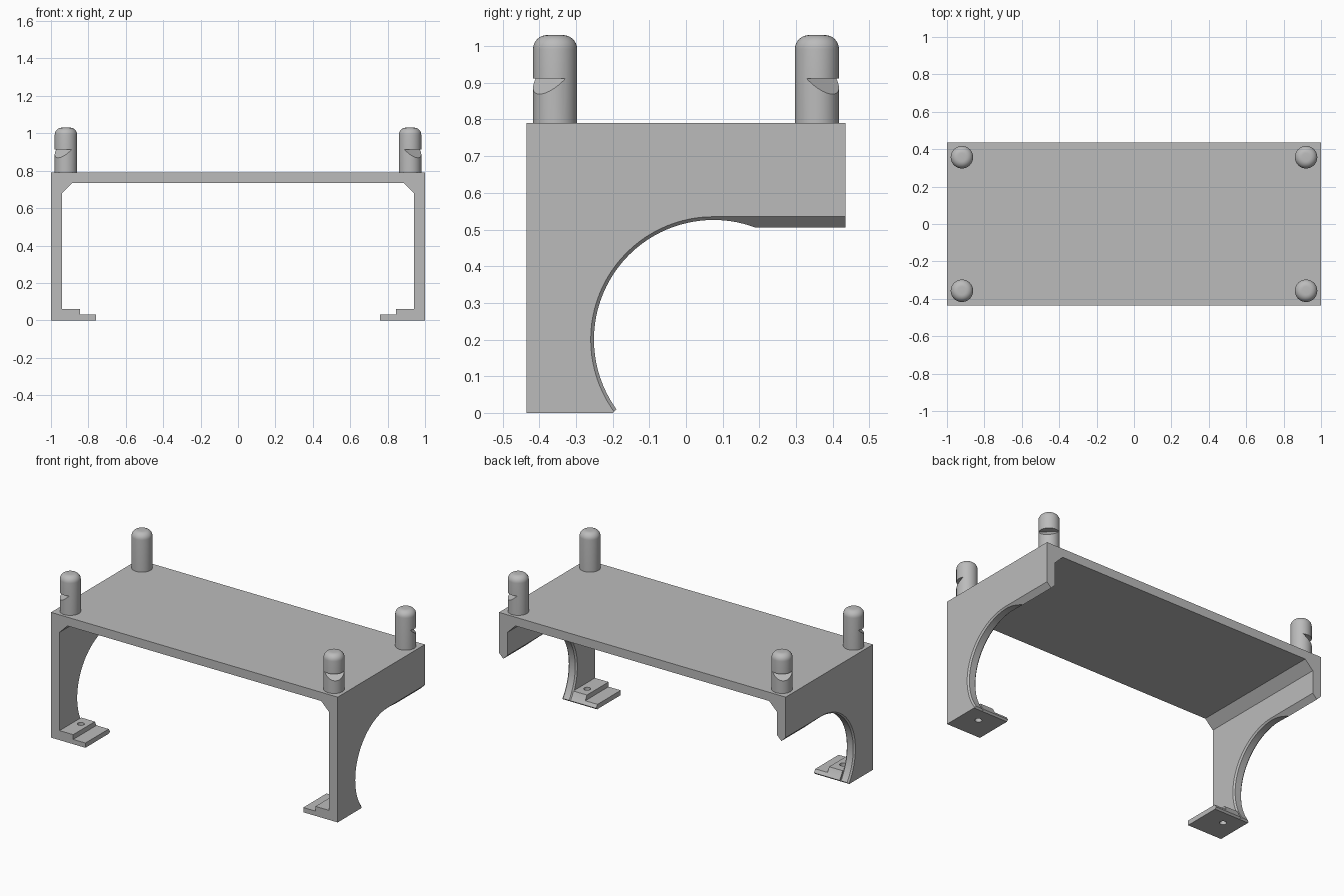
import bpy, bmesh
from math import sin, cos, asin, pi, sqrt
from mathutils import Vector

cube = bpy.data.objects.get("Cube")
if cube:
    bpy.data.objects.remove(cube, do_unlink=True)

grey = bpy.data.materials.new("plain grey")
grey.use_nodes = True
colour = (0.5, 0.5, 0.5, 1)
grey.diffuse_color = colour
grey.node_tree.nodes["Principled BSDF"].inputs["Base Color"].default_value = colour


def new_object(name, bm):
    bmesh.ops.recalc_face_normals(bm, faces=bm.faces)
    mesh = bpy.data.meshes.new(name)
    bm.to_mesh(mesh)
    bm.free()
    mesh.materials.append(grey)
    obj = bpy.data.objects.new(name, mesh)
    bpy.context.collection.objects.link(obj)
    return obj


def prism(name, points, sweep):
    """Close a planar loop of 3D points and sweep it along a vector."""
    bm = bmesh.new()
    face = bm.faces.new([bm.verts.new(p) for p in points])
    moved = bmesh.ops.extrude_face_region(bm, geom=[face])["geom"]
    verts = [v for v in moved if isinstance(v, bmesh.types.BMVert)]
    bmesh.ops.translate(bm, vec=sweep, verts=verts)
    return new_object(name, bm)


def lathe(name, profile, centre, axis, segments):
    """Stack rings of (radius, distance along the axis) with capped ends."""
    bm = bmesh.new()
    axis = Vector(axis)
    u = axis.orthogonal().normalized()
    v = axis.cross(u)
    rings = []
    for radius, along in profile:
        rings.append([bm.verts.new(Vector(centre) + axis * along + radius * (
            u * cos(2 * pi * i / segments) + v * sin(2 * pi * i / segments)))
            for i in range(segments)])
    for a, b in zip(rings, rings[1:]):
        for i in range(segments):
            j = (i + 1) % segments
            bm.faces.new((a[i], a[j], b[j], b[i]))
    bm.faces.new(rings[0])
    bm.faces.new(rings[-1])
    return new_object(name, bm)


def carve(obj, cutters):
    """Subtract each cutter for good, then drop it."""
    for cutter in cutters:
        mod = obj.modifiers.new("cut", 'BOOLEAN')
        mod.operation = 'DIFFERENCE'
        mod.solver = 'EXACT'
        mod.object = cutter
        bpy.context.view_layer.update()
        graph = bpy.context.evaluated_depsgraph_get()
        mesh = bpy.data.meshes.new_from_object(obj.evaluated_get(graph))
        obj.modifiers.clear()
        obj.data = mesh
        bpy.data.objects.remove(cutter, do_unlink=True)


def smooth(obj):
    bpy.ops.object.select_all(action='DESELECT')
    obj.select_set(True)
    bpy.context.view_layer.objects.active = obj
    bpy.ops.object.shade_smooth_by_angle(angle=0.5)


# Frame: top plate, side walls, corner gussets and stepped feet in one profile
DEPTH = 0.435
half = [(1, 0.79), (1, 0), (0.76, 0), (0.76, 0.03), (0.845, 0.03),
        (0.845, 0.06), (0.94, 0.06), (0.94, 0.68), (0.885, 0.735)]
outline = half + [(-x, z) for x, z in reversed(half)]
frame = prism("stand_frame", [(x, -DEPTH, z) for x, z in outline], (0, 2 * DEPTH, 0))

# Round side opening, flat towards the back, with a bevelled foot edge
CY, CZ, R, BEVEL = 0.075, 0.2, 0.326, 0.009
start = pi + asin((CZ - 0.01) / R)
end = asin((0.505 - CZ) / R)
steps = 48
arc = []
for i in range(steps + 1):
    a = start + (end - start) * i / steps
    arc.append((CY + R * cos(a), CZ + R * sin(a)))
toe = arc[0][0]
opening = arc + [(0.6, 0.505), (0.6, -0.02), (toe - 0.03, -0.02)]
cutters = [prism("opening_cutter", [(-1.2, y, z) for y, z in opening], (2.4, 0, 0))]

for s in (-1, 1):
    # Bevels on both rims of the round opening
    rim = [(R + BEVEL + 0.01, 1.01), (R, 1 - BEVEL), (R, 0.94 + BEVEL),
           (R + BEVEL + 0.001, 0.939)]
    cutters.append(lathe("rim_cutter", rim, (0, CY, CZ), (s, 0, 0), 96))
    # Pointed lower edge of the back wall
    for d in (-1, 1):
        wedge = [(0.97 + d * 0.05, 0.555), (0.97 - d * 0.01, 0.495),
                 (0.97 + d * 0.05, 0.495)]
        cutters.append(prism("wedge_cutter", [(s * x, CY, z) for x, z in wedge],
                             (0, 0.5, 0)))
    # Screw hole through the foot
    cutters.append(lathe("hole_cutter", [(0.02, -0.1), (0.02, 0.2)],
                         (s * 0.893, -0.29, 0), (0, 0, 1), 32))
carve(frame, cutters)
smooth(frame)

# Corner pegs with rounded tops and outward-facing notches
PEG_R, TOP, FILLET = 0.06, 1.03, 0.038
peg_profile = [(PEG_R, 0.785)]
for i in range(9):
    a = pi / 2 * i / 8
    peg_profile.append((PEG_R - FILLET + FILLET * cos(a), TOP - FILLET + FILLET * sin(a)))

for sx, side in ((1, "left"), (-1, "right")):
    for sy, end_name in ((-1, "front"), (1, "back")):
        centre = Vector((sx * 0.92, sy * 0.357, 0))
        peg = lathe(f"{end_name}_{side}_peg", peg_profile, centre, (0, 0, 1), 48)
        out = Vector((sx, sy, 0)) / sqrt(2)
        across = Vector((-out.y, out.x, 0))
        notch = [(0.017, 0.912), (0.117, 0.912), (0.117, 0.812)]
        points = [centre + out * u - across * 0.1 + Vector((0, 0, z)) for u, z in notch]
        carve(peg, [prism("notch_cutter", points, across * 0.2)])
        smooth(peg)
